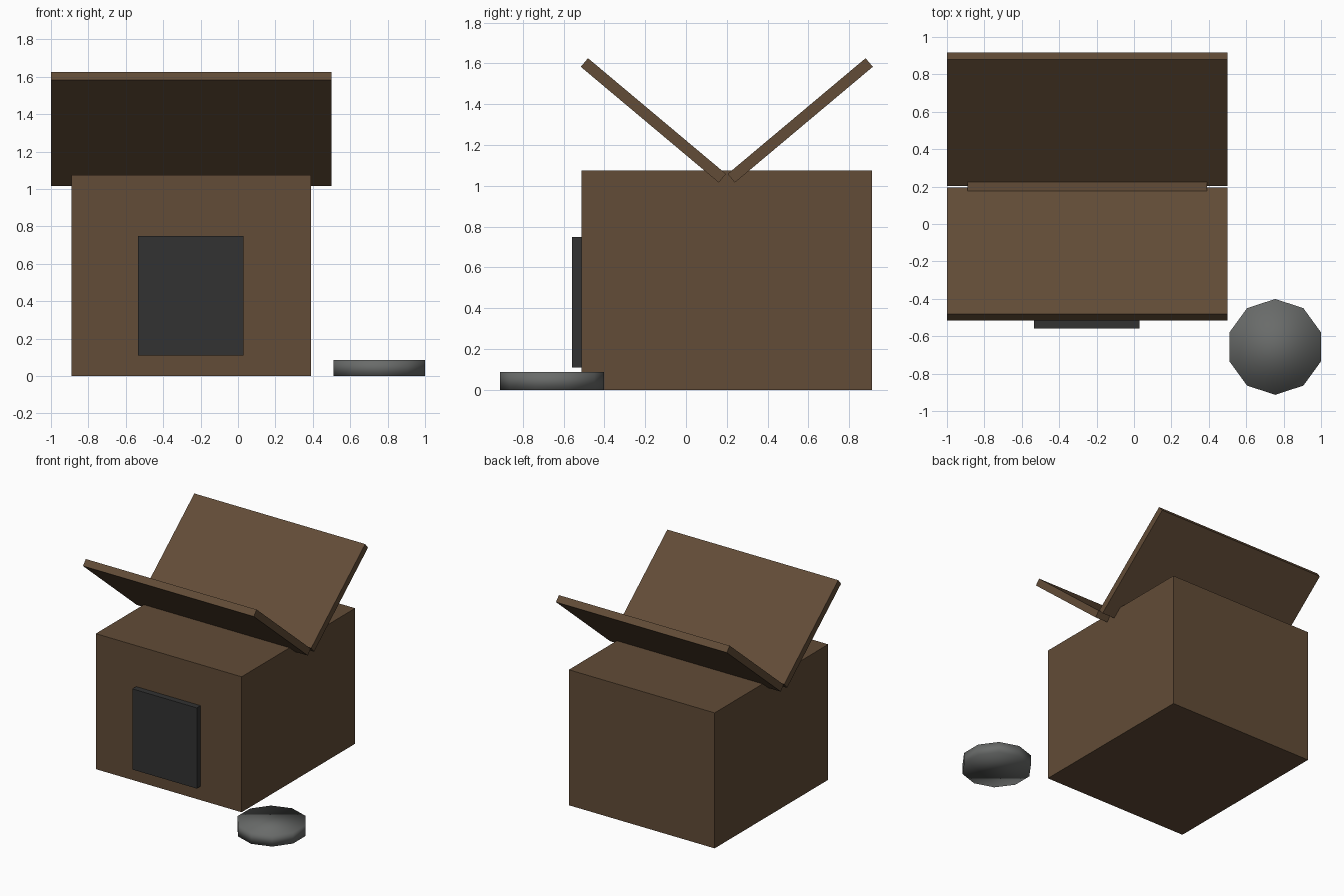
import bpy
import math

old = bpy.data.objects.get("Cube")
if old:
    bpy.data.objects.remove(old, do_unlink=True)


def material(name, rgb):
    mat = bpy.data.materials.new(name)
    mat.use_nodes = True
    mat.diffuse_color = (*rgb, 1)
    for node in mat.node_tree.nodes:
        if node.type == 'BSDF_PRINCIPLED':
            node.inputs["Base Color"].default_value = (*rgb, 1)
    return mat


wood = material("brown wood", (0.122, 0.072, 0.038))
dark = material("dark grey", (0.032, 0.032, 0.032))
stone = material("stone grey", (0.141, 0.147, 0.143))


def box(name, centre, size, mat, tilt=0):
    bpy.ops.mesh.primitive_cube_add(size=1, location=centre)
    obj = bpy.context.object
    obj.name = name
    obj.scale = size
    obj.rotation_euler.x = math.radians(tilt)
    obj.data.materials.append(mat)
    return obj


# House body and the door on its front wall
box("house_body", (-0.25, 0.2, 0.5375), (1.28, 1.424, 1.075), wood)
box("door", (-0.2525, -0.525, 0.43), (0.565, 0.07, 0.64), dark)

# Two roof boards rising in a V from the middle of the house
ridge_y = 0.2
for name, side in (("front_roof_board", -1), ("back_roof_board", 1)):
    box(name, (-0.25, ridge_y + side * 0.36, 1.321),
        (1.5, 0.883, 0.055), wood, side * 40)

# Flat ten-sided stone with soft shading across its caps
bpy.ops.mesh.primitive_cylinder_add(vertices=10, radius=0.256, depth=0.087,
                                    location=(0.755, -0.657, 0.0435))
disc = bpy.context.object
disc.name = "stone_disc"
disc.data.materials.append(stone)
bpy.ops.object.shade_smooth()
